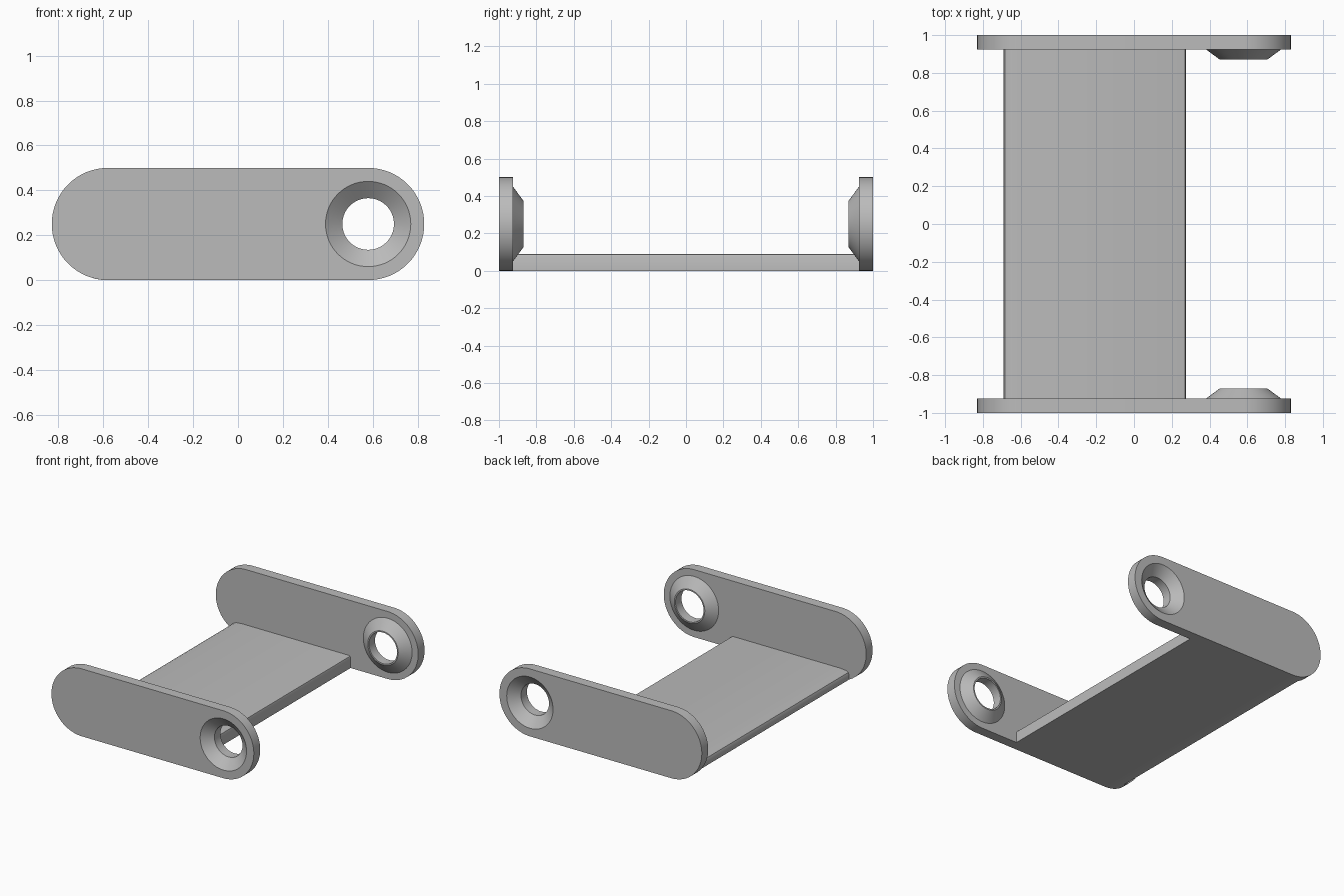
import bpy, bmesh
from math import sin, cos, pi, radians

cube = bpy.data.objects.get("Cube")
if cube:
    bpy.data.objects.remove(cube)

CAP_X, RADIUS = 0.58, 0.25      # cap centres and radius of the end plates
OUTER_Y, INNER_Y = 1.0, 0.925   # faces of the end plates
SEGMENTS = 64

grey = bpy.data.materials.new("plain grey")
grey.use_nodes = True
colour = (0.5, 0.5, 0.5, 1)
grey.diffuse_color = colour
grey.node_tree.nodes["Principled BSDF"].inputs["Base Color"].default_value = colour


def finish(bm, name):
    bmesh.ops.recalc_face_normals(bm, faces=bm.faces)
    mesh = bpy.data.meshes.new(name)
    bm.to_mesh(mesh)
    bm.free()
    obj = bpy.data.objects.new(name, mesh)
    bpy.context.collection.objects.link(obj)
    mesh.materials.append(grey)
    bpy.ops.object.select_all(action="DESELECT")
    obj.select_set(True)
    bpy.context.view_layer.objects.active = obj
    bpy.ops.object.shade_smooth_by_angle(angle=radians(25))
    return obj


def loop(bm, points, y):
    return [bm.verts.new((x, y, z)) for x, z in points]


def skin(bm, a, b):
    for i in range(len(a)):
        j = (i + 1) % len(a)
        bm.faces.new((a[i], a[j], b[j], b[i]))


def fill_between(bm, *loops):
    edges = [bm.edges.get((l[i - 1], l[i])) for l in loops for i in range(len(l))]
    bmesh.ops.triangle_fill(bm, use_beauty=True, edges=edges)


def circle(r):
    angles = [2 * pi * i / SEGMENTS for i in range(SEGMENTS)]
    return [(CAP_X + r * cos(a), RADIUS + r * sin(a)) for a in angles]


def stadium():
    half = SEGMENTS // 2
    points = []
    for side in (1, -1):
        for i in range(half + 1):
            a = pi * i / half - pi / 2
            points.append((side * (CAP_X + RADIUS * cos(a)),
                           RADIUS + side * RADIUS * sin(a)))
    return points


# Rounded end plates, each with a countersunk hole and a conical inner boss
BOSS = [(0.19, OUTER_Y), (0.115, 0.94), (0.115, 0.87), (0.125, 0.87), (0.2, INNER_Y)]
for name, side in (("front_plate", -1), ("back_plate", 1)):
    bm = bmesh.new()
    outer = loop(bm, stadium(), side * OUTER_Y)
    inner = loop(bm, stadium(), side * INNER_Y)
    skin(bm, outer, inner)
    rings = [loop(bm, circle(r), side * y) for r, y in BOSS]
    for a, b in zip(rings, rings[1:]):
        skin(bm, a, b)
    fill_between(bm, outer, rings[0])
    fill_between(bm, inner, rings[-1])
    finish(bm, name)

# Floor between the plates, its underside following the plate curve at one end
profile = [(0.275, 0), (0.275, 0.075), (0.271, 0.086), (0.26, 0.09),
           (-0.62, 0.09), (-0.665, 0.085), (-0.683, 0.076), (-0.69, 0.06)]
for i in range(9):
    x = -0.69 + (0.69 - CAP_X) * i / 8
    profile.append((x, RADIUS - (RADIUS ** 2 - (x + CAP_X) ** 2) ** 0.5))
bm = bmesh.new()
ends = [loop(bm, profile, y) for y in (-INNER_Y, INNER_Y)]
skin(bm, *ends)
for end in ends:
    bm.faces.new(end)
finish(bm, "floor")
